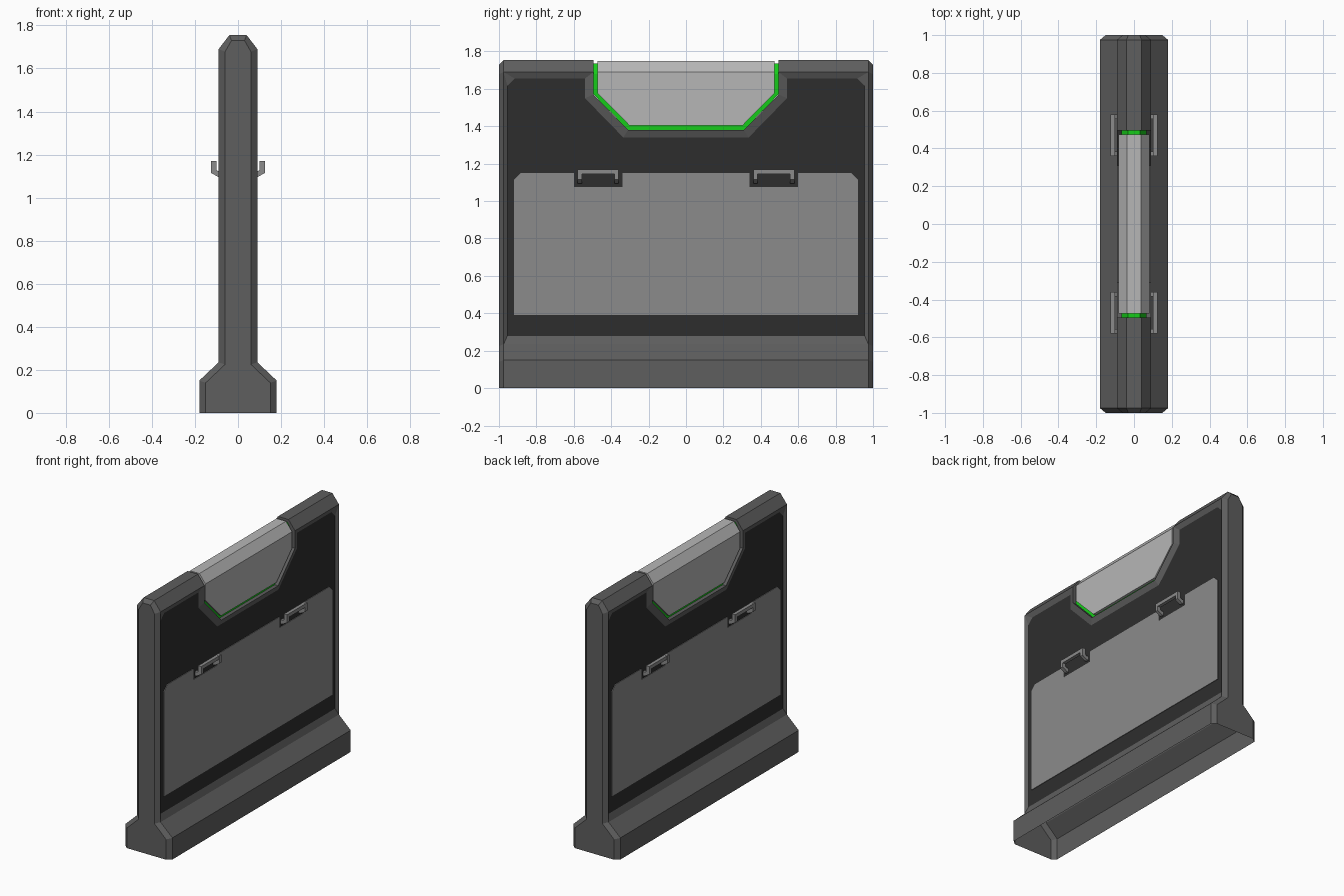
import bpy, bmesh

if "Cube" in bpy.data.objects:
    bpy.data.objects.remove(bpy.data.objects["Cube"])


def material(name, r, g, b):
    m = bpy.data.materials.new(name)
    m.diffuse_color = (r, g, b, 1)
    m.use_nodes = True
    m.node_tree.nodes["Principled BSDF"].inputs["Base Color"].default_value = m.diffuse_color
    return m


FRAME = material("frame grey", 0.112, 0.112, 0.112)
DARK = material("dark panel", 0.027, 0.027, 0.027)
PLATE = material("plate grey", 0.26, 0.26, 0.26)
GLASS = material("pale window", 0.47, 0.47, 0.47)
GREEN = material("bright green", 0.008, 0.6, 0.01)


def build(name, faces, mats, picks=None):
    """Make a mesh from one quarter (+x, +y), mirrored over both axes."""
    bm = bmesh.new()
    for sx in (1, -1):
        for sy in (1, -1):
            for i, pts in enumerate(faces):
                f = bm.faces.new([bm.verts.new((x * sx, y * sy, z)) for x, y, z in pts])
                f.material_index = picks[i] if picks else 0
    bmesh.ops.remove_doubles(bm, verts=bm.verts[:], dist=1e-4)
    bmesh.ops.recalc_face_normals(bm, faces=bm.faces[:])
    bmesh.ops.dissolve_limit(bm, angle_limit=0.005, verts=bm.verts[:],
                             edges=bm.edges[:], delimit={'MATERIAL'})
    bmesh.ops.recalc_face_normals(bm, faces=bm.faces[:])
    me = bpy.data.meshes.new(name)
    bm.to_mesh(me)
    bm.free()
    for m in mats:
        me.materials.append(m)
    ob = bpy.data.objects.new(name, me)
    bpy.context.collection.objects.link(ob)
    return ob


def pairs(seq):
    return list(zip(seq, seq[1:]))


# Frame: cross-section at the end chamfer, and its inset copy on the end face
E = 0.975
section = [(0.18, 0), (0.18, 0.15), (0.09, 0.235), (0.09, 1.69), (0.04, 1.755), (0, 1.755)]
end = [(0.15, 0), (0.15, 0.14), (0.06, 0.225), (0.06, 1.678), (0.03, 1.73), (0, 1.73)]
notch = [(0.495, 1.69), (0.495, 1.57), (0.31, 1.38), (0, 1.38)]

faces = []
for (a, b), (c, d) in zip(pairs(section), pairs(end)):
    faces.append([(a[0], E, a[1]), (b[0], E, b[1]), (d[0], 1, d[1]), (c[0], 1, c[1])])
faces.append([(x, 1, z) for x, z in end] + [(0, 1, 0.225), (0, 1, 0)])

# Base skirt and top rail run along y
for i, y0 in ((0, 0), (1, 0), (3, 0.495), (4, 0.495)):
    a, b = section[i], section[i + 1]
    faces.append([(a[0], y0, a[1]), (b[0], y0, b[1]), (b[0], E, b[1]), (a[0], E, a[1])])

# Walls of the window cutout
faces.append([(0.09, 0.495, 1.57), (0.09, 0.495, 1.69), (0.04, 0.495, 1.755),
              (0, 0.495, 1.755), (0, 0.495, 1.57)])
for a, b in pairs(notch[1:]):
    faces.append([(0.09, *a), (0.09, *b), (0, *b), (0, *a)])

# Sloped border around the recessed dark panel
corner = (E, 1.69)
outer = [(0, 0.235), (E, 0.235), corner, corner] + notch
inner = [(0, 0.28), (0.955, 0.28), (0.955, 1.615), (0.915, 1.655),
         (0.54, 1.655), (0.54, 1.55), (0.335, 1.34), (0, 1.34)]
for (a, b), (c, d) in zip(pairs(outer), pairs(inner)):
    pts = [(0.09, *a)] + ([(0.09, *b)] if a != b else [])
    faces.append(pts + [(0.075, *d), (0.075, *c)])
faces.append([(0.075, *p) for p in inner])
build("barrier_frame", faces, [FRAME, DARK], [0] * (len(faces) - 1) + [1])


# Window pane and its green seal share the chamfered slab shape
def slab(name, outline, x, top_x, top_z, mat):
    y, z = outline[-1]
    fs = [[(x, *p) for p in outline] + [(x, 0, z)]]
    fs.append([(x, 0, z), (x, y, z), (top_x, y, top_z), (top_x, 0, top_z)])
    fs.append([(top_x, 0, top_z), (top_x, y, top_z), (0, y, top_z), (0, 0, top_z)])
    for a, b in pairs(outline[:-1]):
        fs.append([(x, *a), (x, *b), (0, *b), (0, *a)])
    low = outline[-2][1]
    fs.append([(x, y, low), (x, y, z), (top_x, y, top_z), (0, y, top_z), (0, y, low)])
    build(name, fs, [mat])


slab("window_pane", [(0, 1.405), (0.303, 1.405), (0.474, 1.577), (0.474, 1.69)],
     0.083, 0.036, 1.75, GLASS)
slab("window_seal", [(0, 1.381), (0.31, 1.381), (0.494, 1.57), (0.494, 1.68)],
     0.065, 0.032, 1.735, GREEN)

# Side plates with notches behind the handles
shape = [(0, 0.39), (0.92, 0.39), (0.92, 1.115), (0.885, 1.15), (0.60, 1.15),
         (0.60, 1.075), (0.34, 1.075), (0.34, 1.15), (0, 1.15)]
X0, X1 = 0.073, 0.079
faces = [[(x, *p) for p in shape] for x in (X0, X1)]
faces += [[(X0, *a), (X0, *b), (X1, *b), (X1, *a)] for a, b in pairs(shape)]
build("side_plates", faces, [PLATE])


# Handles: two hooked arms and a bar between them
def prism(profile, y0, y1):
    fs = [[(x, y, z) for x, z in profile] for y in (y0, y1)]
    for a, b in pairs(profile + profile[:1]):
        fs.append([(a[0], y0, a[1]), (b[0], y0, b[1]), (b[0], y1, b[1]), (a[0], y1, a[1])])
    return fs


arm = [(0.07, 1.095), (0.09, 1.095), (0.125, 1.115), (0.125, 1.17),
       (0.10, 1.17), (0.10, 1.128), (0.09, 1.122), (0.07, 1.122)]
bar = [(0.101, 1.145), (0.1245, 1.145), (0.1245, 1.1695), (0.101, 1.1695)]
build("handles", prism(arm, 0.36, 0.383) + prism(arm, 0.557, 0.58)
      + prism(bar, 0.375, 0.565), [PLATE])
